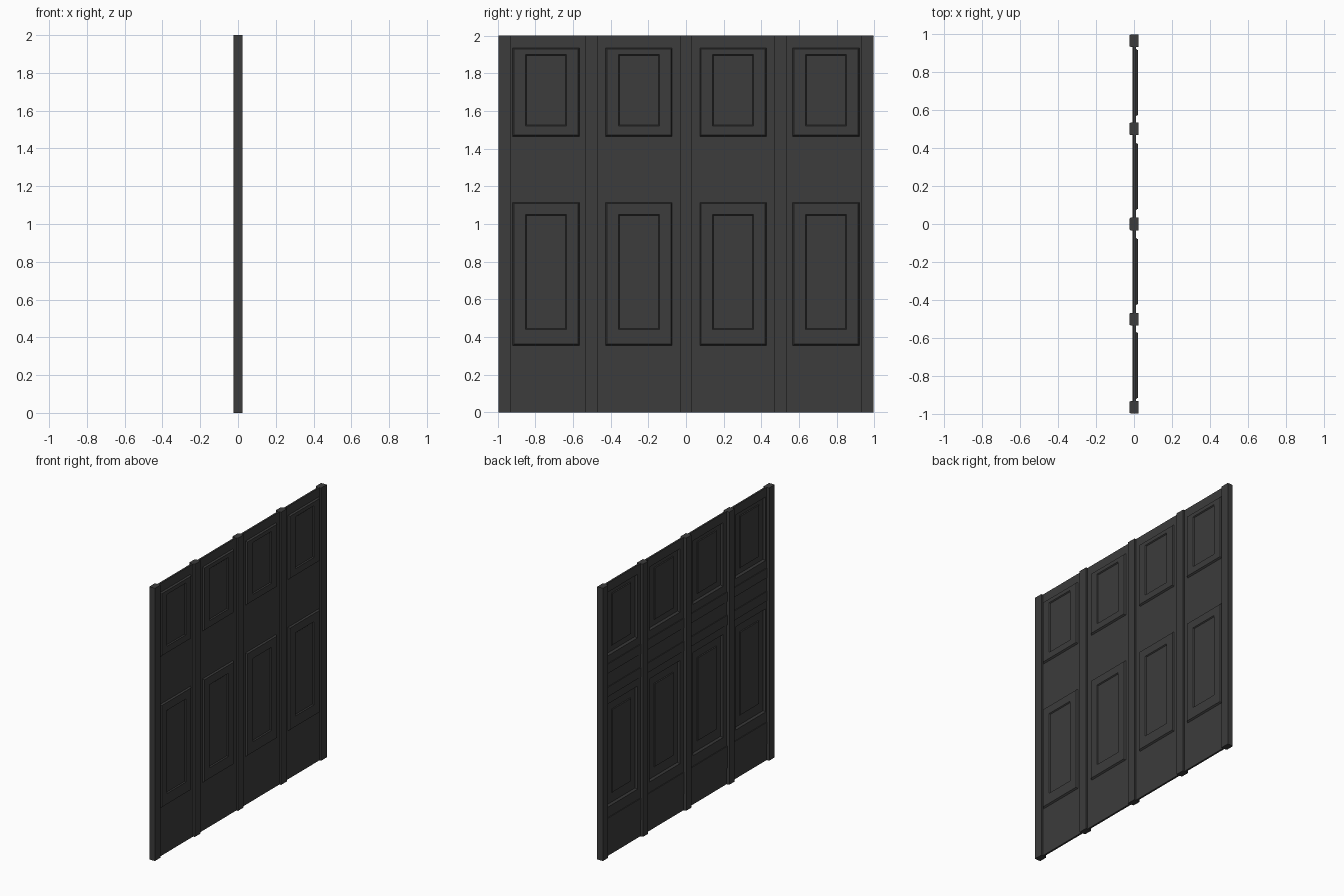
import bpy, bmesh

if "Cube" in bpy.data.objects:
    bpy.data.objects.remove(bpy.data.objects["Cube"])

mat = bpy.data.materials.new("dark_grey")
mat.diffuse_color = (0.045, 0.045, 0.045, 1)
mat.use_nodes = True
mat.node_tree.nodes["Principled BSDF"].inputs["Base Color"].default_value = mat.diffuse_color


def finish(bm, name):
    bmesh.ops.recalc_face_normals(bm, faces=bm.faces)
    mesh = bpy.data.meshes.new(name)
    bm.to_mesh(mesh)
    bm.free()
    mesh.materials.append(mat)
    ob = bpy.data.objects.new(name, mesh)
    bpy.context.collection.objects.link(ob)
    return ob


def prism(name, pts, z0, z1):
    """Extrude an x-y profile upwards."""
    bm = bmesh.new()
    face = bm.faces.new([bm.verts.new((x, y, z0)) for x, y in pts])
    ext = bmesh.ops.extrude_face_region(bm, geom=[face])
    verts = [v for v in ext["geom"] if isinstance(v, bmesh.types.BMVert)]
    bmesh.ops.translate(bm, verts=verts, vec=(0, 0, z1 - z0))
    return finish(bm, name)


def loop(bm, yc, half, z0, z1, x):
    return [bm.verts.new((x, yc + sy * half, z))
            for sy, z in ((-1, z0), (1, z0), (1, z1), (-1, z1))]


X_SHEET, X_RAISED, X_INNER, THICK = 0.010, 0.021, 0.014, 0.013
PANELS = [(0.355, 1.115, 0.44, 1.05), (1.465, 1.935, 1.52, 1.90)]


# Thin embossed sheet with two framed panels
def embossed_bay(name, y0, y1, yc):
    bm = bmesh.new()
    edge_z = [0, PANELS[0][0], PANELS[0][1], PANELS[1][0], PANELS[1][1], 2]
    ys = [y0, yc - 0.177, yc + 0.177, y1]
    grid = [[bm.verts.new((X_SHEET, y, z)) for y in ys] for z in edge_z]
    for r in range(5):
        for c in range(3):
            ring = [grid[r][c], grid[r][c + 1], grid[r + 1][c + 1], grid[r + 1][c]]
            if c == 1 and r in (1, 3):
                a0, a1, b0, b1 = PANELS[r // 2]
                loops = [ring,
                         loop(bm, yc, 0.170, a0 + 0.008, a1 - 0.007, X_RAISED),
                         loop(bm, yc, 0.109, b0, b1, X_RAISED),
                         loop(bm, yc, 0.103, b0 + 0.006, b1 - 0.006, X_INNER)]
                for p, q in zip(loops, loops[1:]):
                    for i in range(4):
                        j = (i + 1) % 4
                        bm.faces.new([p[i], p[j], q[j], q[i]])
                bm.faces.new(loops[-1])
            else:
                bm.faces.new(ring)
    ob = finish(bm, name)
    if ob.data.polygons[0].normal.x < 0:
        ob.data.flip_normals()
    mod = ob.modifiers.new("thickness", "SOLIDIFY")
    mod.thickness = THICK
    mod.offset = -1


# Vertical posts, slightly chamfered on the back
posts = [-0.963, -0.5, 0, 0.5, 0.963]
W = 0.033
for i, y in enumerate(posts):
    prism(f"post_{i + 1}", [(-0.023, y - W + 0.004), (-0.017, y - W),
                            (0.023, y - W), (0.023, y + W),
                            (-0.017, y + W), (-0.023, y + W - 0.004)], 0, 2)

# Bays between posts, with shallow rails on the back
for i, yc in enumerate((-0.743, -0.25, 0.25, 0.743)):
    y0, y1 = posts[i] + W, posts[i + 1] - W
    embossed_bay(f"panel_sheet_{i + 1}", y0, y1, yc)
    for k, (z0, z1) in enumerate(((0.12, 0.28), (1.17, 1.24), (1.34, 1.41))):
        prism(f"back_rail_{i + 1}_{k + 1}",
              [(-0.008, y0), (0, y0), (0, y1), (-0.008, y1)], z0, z1)
